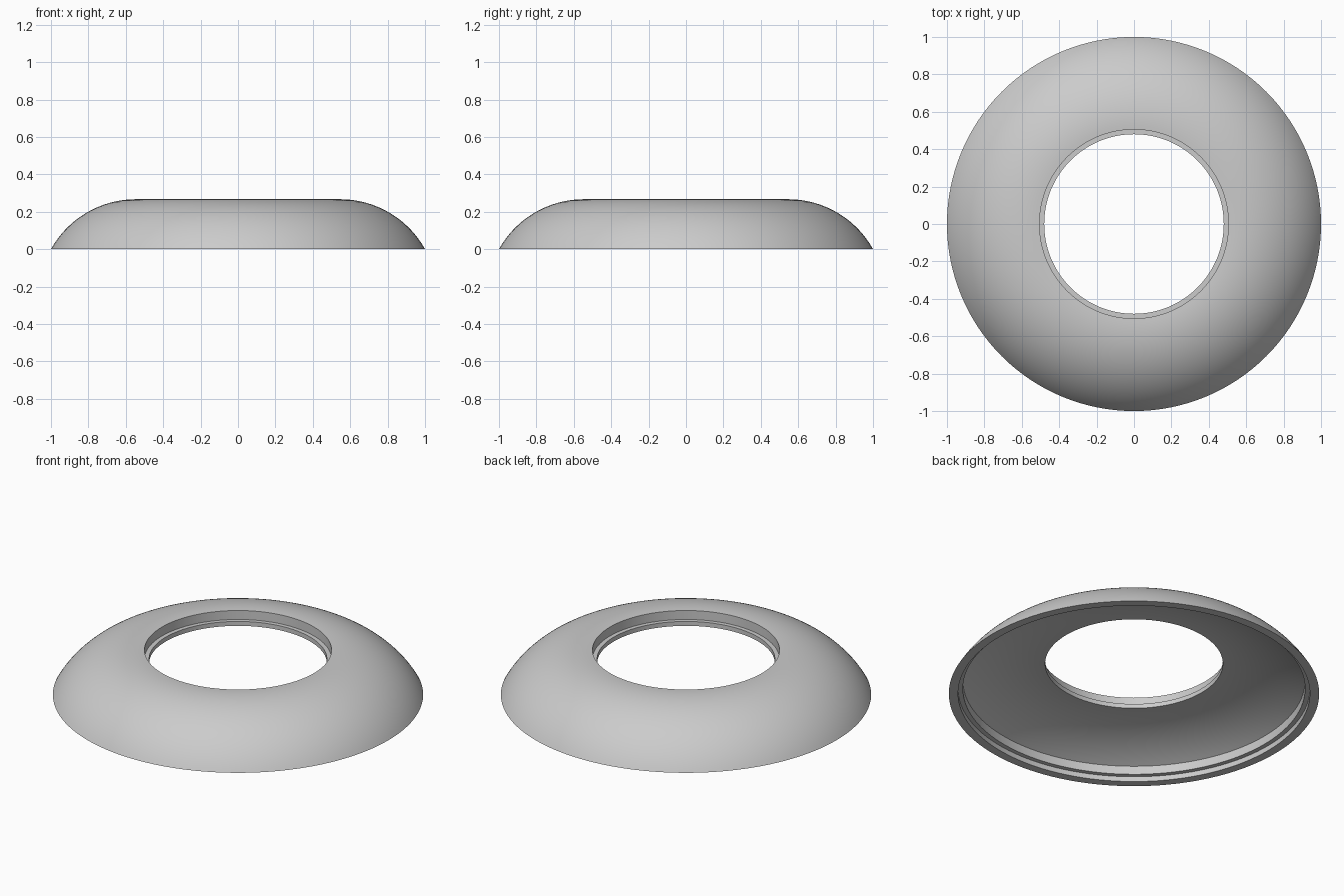
import bpy
import bmesh
from math import sin, cos, asin, atan2, radians, tau
from mathutils import Vector

cube = bpy.data.objects.get("Cube")
if cube:
    bpy.data.objects.remove(cube)

SEGMENTS = 128


def make_material(name, colour):
    mat = bpy.data.materials.new(name)
    mat.use_nodes = True
    mat.diffuse_color = colour
    mat.node_tree.nodes["Principled BSDF"].inputs["Base Color"].default_value = colour
    return mat


def arc_to_crown(foot, crown, inner_radius, steps):
    """Arc from foot, level at crown, carried on to inner_radius."""
    run, rise = foot[0] - crown[0], crown[1] - foot[1]
    radius = (run * run + rise * rise) / (2 * rise)
    centre_z = crown[1] - radius
    start = atan2(run, foot[1] - centre_z)
    end = asin((inner_radius - crown[0]) / radius)
    angles = [start + (end - start) * i / steps for i in range(steps + 1)]
    return [(crown[0] + radius * sin(a), centre_z + radius * cos(a)) for a in angles]


# Domed outside, then the stepped bore
profile = arc_to_crown((1.0, 0.0), (0.545, 0.267), 0.505, 28)
profile += [(0.505, 0.212), (0.48, 0.212)]
# Hollow underside, from the bore out to the stepped foot
profile += reversed(arc_to_crown((0.924, 0.08), (0.5, 0.186), 0.48, 20))
profile += [(0.924, 0.03), (0.95, 0.03), (0.95, 0.0)]

# Revolve the closed section about z
bm = bmesh.new()
verts = [bm.verts.new((r, 0, z)) for r, z in profile]
edges = [bm.edges.new((v, verts[(i + 1) % len(verts)])) for i, v in enumerate(verts)]
bmesh.ops.spin(bm, geom=verts + edges, cent=Vector(), axis=(0, 0, 1),
               angle=tau, steps=SEGMENTS, use_merge=True)
bmesh.ops.remove_doubles(bm, verts=bm.verts, dist=0.0001)
bmesh.ops.recalc_face_normals(bm, faces=bm.faces)
mesh = bpy.data.meshes.new("domed_ring")
bm.to_mesh(mesh)
bm.free()

ring = bpy.data.objects.new("domed_ring", mesh)
bpy.context.collection.objects.link(ring)
mesh.materials.append(make_material("light_grey", (0.6, 0.6, 0.6, 1)))

# Smooth curves, crisp steps
for obj in bpy.context.selected_objects:
    obj.select_set(False)
ring.select_set(True)
bpy.context.view_layer.objects.active = ring
bpy.ops.object.shade_smooth_by_angle(angle=radians(30))
